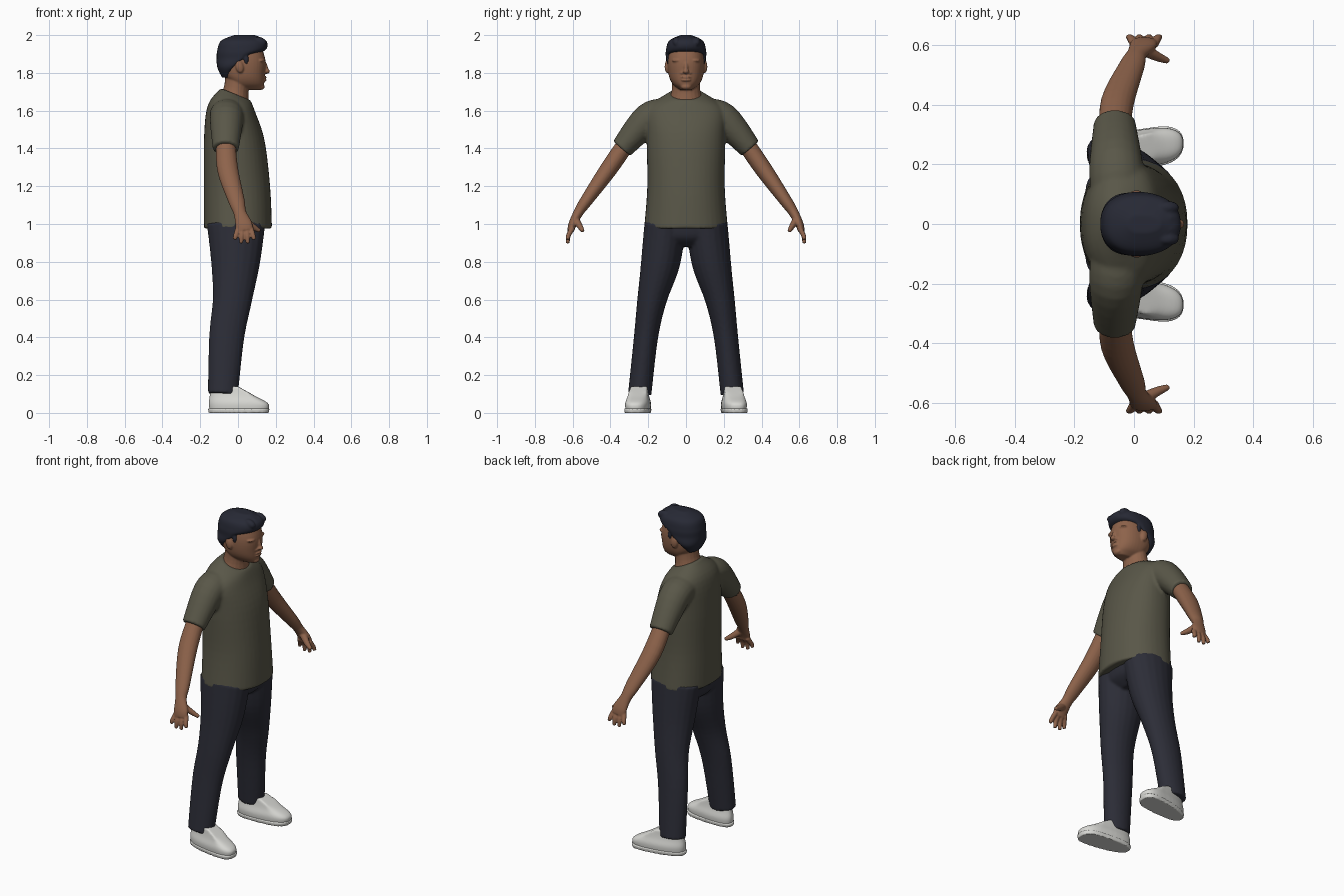
import bpy, bmesh, math
from mathutils import Vector, Matrix

default_cube = bpy.data.objects.get("Cube")
if default_cube:
    bpy.data.objects.remove(default_cube, do_unlink=True)


def material(name, red, green, blue):
    mat = bpy.data.materials.new(name)
    mat.use_nodes = True
    colour = (red, green, blue, 1)
    mat.diffuse_color = colour
    mat.node_tree.nodes["Principled BSDF"].inputs["Base Color"].default_value = colour
    return mat


SKIN = material("brown_skin", .27, .125, .07)
SHIRT = material("olive_cloth", .1, .095, .065)
DENIM = material("dark_denim", .025, .026, .038)
HAIR = material("dark_hair", .02, .022, .035)
WHITE = material("white_leather", .68, .68, .65)
SIDES = {"left": 1, "right": -1}


def spline(points, steps=5):
    """Smooth curve through a few tuples of any length."""
    points = [Vector(p) for p in points]
    last = len(points) - 1
    curve = []
    for i in range(last):
        start, end = points[i], points[i + 1]
        leave = (end - points[max(i - 1, 0)]) / 2
        arrive = (points[min(i + 2, last)] - start) / 2
        for s in range(steps):
            t = s / steps
            ease = t * t * (3 - 2 * t)
            curve.append(start.lerp(end, ease) + leave * t * (1 - t) ** 2
                         - arrive * t * t * (1 - t))
    return curve + [points[last]]


def skin_loops(bm, loops):
    """Bridge a list of point loops and cap both ends."""
    rows = [[bm.verts.new(p) for p in loop] for loop in loops]
    faces = [bm.faces.new(rows[0]), bm.faces.new(rows[-1])]
    for low, high in zip(rows, rows[1:]):
        for i in range(len(low)):
            faces.append(bm.faces.new((low[i - 1], low[i], high[i], high[i - 1])))
    bmesh.ops.recalc_face_normals(bm, faces=faces)


def circle(count):
    angles = [math.tau * i / count for i in range(count)]
    return [(math.cos(a), math.sin(a)) for a in angles]


def squared(value, power):
    return math.copysign(abs(value) ** (2 / power), value)


def stack(bm, rings, widest, power=2.2, lean=0, place=lambda x, y: y):
    """Level rings of height, back, front and half width; the top may lean."""
    rings = spline(rings)
    loops = []
    for i, (z, back, front, width) in enumerate(rings):
        slope = lean * (i / len(rings)) ** 4
        mid = max(back + .005, min(widest, front - .005))
        loop = []
        for c, s in circle(40):
            reach = front - mid if c > 0 else mid - back
            x = reach * squared(c, power)
            y = width * squared(s, power)
            loop.append((mid + x, place(mid + x, y), z + slope * x))
        loops.append(loop)
    skin_loops(bm, loops)


def tube(bm, path, side=1):
    """Limb along a path of x, y, z, half depth and half thickness."""
    path = spline(path)
    centres = [Vector(p[:3]) for p in path]
    loops = []
    for i, centre in enumerate(centres):
        along = (centres[min(i + 1, len(path) - 1)] - centres[max(i - 1, 0)]).normalized()
        across = Vector((1, 0, 0))
        across = (across - along * across.dot(along)).normalized()
        depth = across * path[i][3]
        thick = along.cross(across) * path[i][4]
        loop = [centre + depth * c + thick * s for c, s in circle(20)]
        loops.append([(p.x, side * p.y, p.z) for p in loop])
    skin_loops(bm, loops)


def blob(bm, centre, size, turn=0):
    matrix = (Matrix.Translation(centre) @ Matrix.Rotation(turn, 4, 'Y')
              @ Matrix.Diagonal((*size, 1)))
    bmesh.ops.create_uvsphere(bm, u_segments=20, v_segments=12, radius=1, matrix=matrix)


def finish(name, bm, mat, voxel, smooth=3):
    """Fuse the overlapping volumes into one soft surface."""
    mesh = bpy.data.meshes.new(name)
    bm.to_mesh(mesh)
    bm.free()
    mesh.materials.append(mat)
    part = bpy.data.objects.new(name, mesh)
    bpy.context.collection.objects.link(part)
    fuse = part.modifiers.new("fuse", 'REMESH')
    fuse.mode = 'VOXEL'
    fuse.voxel_size = voxel
    fuse.use_smooth_shade = True
    soften = part.modifiers.new("soften", 'SMOOTH')
    soften.factor = .5
    soften.iterations = smooth


# T-shirt: torso with sloping collar, plus both sleeves
bm = bmesh.new()
stack(bm, [(.975, -.18, .18, .222), (1.2, -.18, .17, .205), (1.45, -.18, .14, .208),
           (1.61, -.16, .09, .2), (1.69, -.09, .065, .09)], widest=-.02, lean=-.5)
for side in SIDES.values():
    tube(bm, [(-.055, .1, 1.59, .09, .075), (-.06, .2, 1.555, .09, .085),
              (-.065, .34, 1.4, .07, .06)], side)
finish("t_shirt", bm, SHIRT, .009)

# Jeans: hips and two legs
bm = bmesh.new()
stack(bm, [(.88, -.11, .07, .1), (.93, -.155, .125, .2), (1.02, -.16, .14, .215)], widest=0)
for side in SIDES.values():
    tube(bm, [(-.01, .11, 1, .155, .11), (-.013, .134, .8, .13, .104),
              (-.03, .18, .6, .104, .078), (-.06, .212, .4, .093, .064),
              (-.08, .245, .1, .08, .062)], side)
finish("jeans", bm, DENIM, .008)

# Shoes: upper and sole, toes turned slightly outward
for label, side in SIDES.items():
    def outward(x, y):
        return side * (.25 + x / 8 + y)

    bm = bmesh.new()
    stack(bm, [(.01, -.15, .16, .06), (.05, -.155, .16, .063), (.09, -.15, .09, .052),
               (.14, -.145, 0, .043)], widest=.05, power=2.5, place=outward)
    finish(label + "_shoe", bm, WHITE, .006)
    bm = bmesh.new()
    stack(bm, [(0, -.155, .163, .064), (.024, -.16, .167, .067)],
          widest=.07, power=2.5, place=outward)
    finish(label + "_sole", bm, WHITE, .005, smooth=1)

# Arms with palm, four spread fingers and a thumb
for label, side in SIDES.items():
    bm = bmesh.new()
    tube(bm, [(-.065, .3, 1.45, .05, .047), (-.055, .41, 1.29, .056, .046),
              (-.007, .53, 1.12, .043, .033), (.01, .57, 1.06, .034, .026),
              (.03, .6, 1, .045, .022), (.035, .61, .965, .044, .018)], side)
    for finger in range(4):
        spread = finger - 1.5
        drop = .895 + spread ** 2 / 100
        tube(bm, [(.034 + spread * .022, .6, .98, .014, .014),
                  (.034 + spread * .03, .622, .94, .0135, .0125),
                  (.034 + spread * .035, .626, drop, .01, .01)], side)
    tube(bm, [(.03, .585, 1.025, .022, .02), (.08, .56, .985, .017, .015),
              (.116, .546, .963, .01, .01)], side)
    finish(label + "_arm", bm, SKIN, .0045, smooth=4)

# Head: skull, neck, nose, lips, chin, brows, nostrils and ears
bm = bmesh.new()
stack(bm, [(1.71, .05, .125, .03), (1.74, -.02, .138, .07), (1.79, -.08, .142, .092),
           (1.87, -.1, .145, .097), (1.96, -.08, .115, .08)], widest=.02, power=2.3)
tube(bm, [(-.03, 0, 1.6, .1, .11), (-.012, 0, 1.7, .068, .077), (0, 0, 1.79, .066, .074)])
blob(bm, (.147, 0, 1.835), (.01, .011, .033), turn=-.3)
blob(bm, (.153, 0, 1.808), (.016, .016, .013))
for lip in (1.777, 1.762):
    blob(bm, (.138, 0, lip), (.014, .028, .007))
blob(bm, (.123, 0, 1.727), (.018, .028, .016))
for side in SIDES.values():
    blob(bm, (.12, side * .042, 1.866), (.022, .034, .009))
    blob(bm, (.13, side * .02, 1.8), (.018, .012, .01))
    blob(bm, (.008, side * .1, 1.833), (.021, .013, .034), turn=-.25)
finish("head", bm, SKIN, .0045)

# Short hair: nape, cropped sides, sideburns and a swept front
bm = bmesh.new()
stack(bm, [(1.775, -.085, -.05, .055), (1.83, -.11, -.025, .1), (1.885, -.113, .05, .107),
           (1.92, -.11, .145, .106), (1.97, -.09, .15, .09), (2, -.02, .09, .03)],
      widest=.02, power=2.3)
for side in SIDES.values():
    blob(bm, (.043, side * .093, 1.872), (.014, .01, .028))
for lock in range(-1, 3):
    blob(bm, (.115, lock * .035 - .015, 1.965), (.037, .022, .024), turn=.3)
finish("hair", bm, HAIR, .006, smooth=2)
